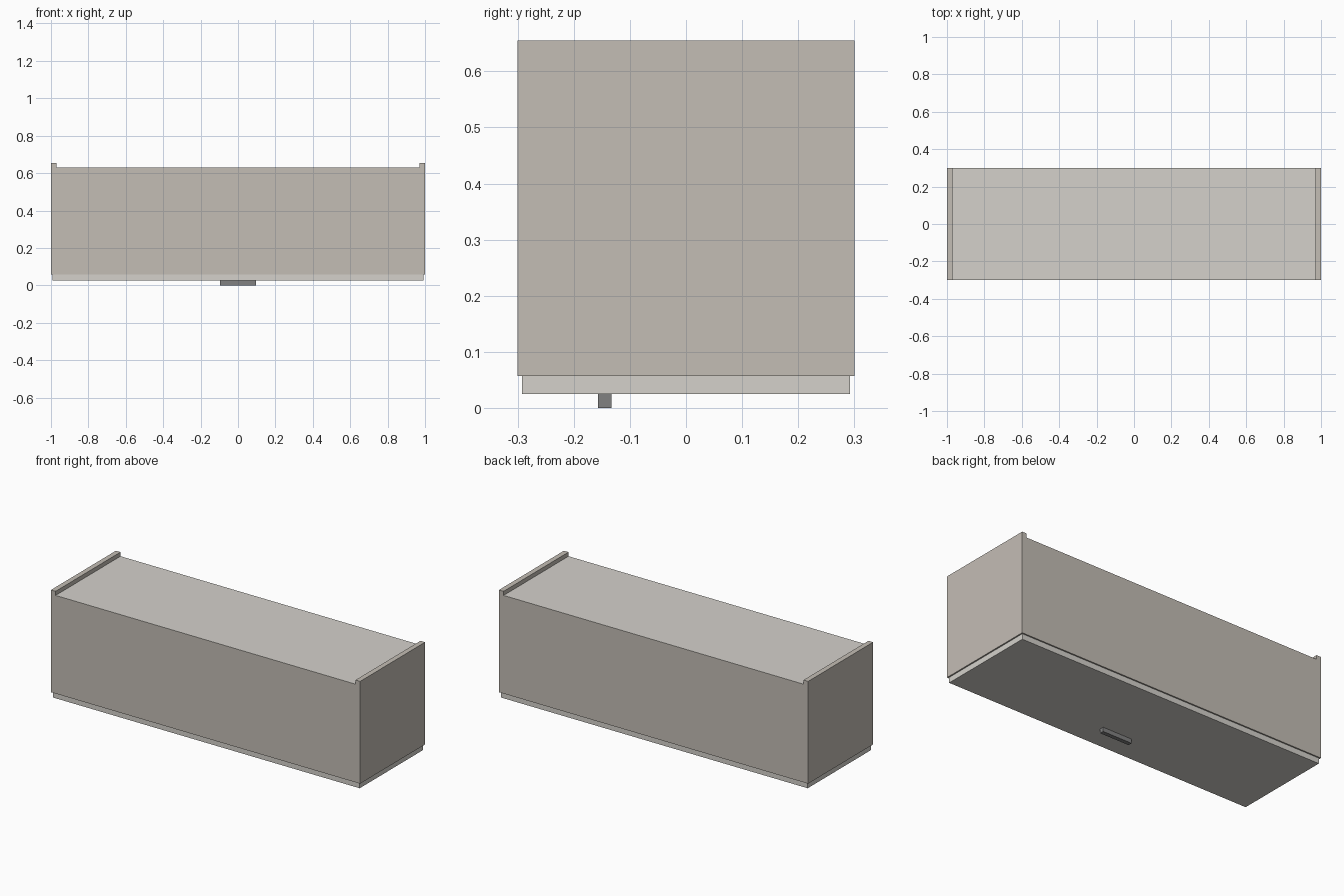
import bpy, bmesh
from mathutils import Vector

if "Cube" in bpy.data.objects:
    bpy.data.objects.remove(bpy.data.objects["Cube"])


def material(name, rgb):
    m = bpy.data.materials.new(name)
    m.diffuse_color = (*rgb, 1)
    m.use_nodes = True
    m.node_tree.nodes["Principled BSDF"].inputs["Base Color"].default_value = m.diffuse_color
    return m


beige = material("beige", (0.55, 0.51, 0.46))
pale = material("pale", (0.66, 0.64, 0.60))
dark = material("dark_grey", (0.22, 0.22, 0.22))


def add_object(name, bm, *mats):
    bmesh.ops.recalc_face_normals(bm, faces=bm.faces)
    mesh = bpy.data.meshes.new(name)
    bm.to_mesh(mesh)
    bm.free()
    for m in mats:
        mesh.materials.append(m)
    obj = bpy.data.objects.new(name, mesh)
    bpy.context.collection.objects.link(obj)
    return obj


def box(name, lo, hi, mat):
    bm = bmesh.new()
    bmesh.ops.create_cube(bm, size=1)
    lo, hi = Vector(lo), Vector(hi)
    bmesh.ops.scale(bm, vec=hi - lo, verts=bm.verts)
    bmesh.ops.translate(bm, vec=(lo + hi) / 2, verts=bm.verts)
    return add_object(name, bm, mat)


# Carcass: end profile with side walls standing proud of the back panel
half = [(1, 0.057), (1, 0.655), (0.97, 0.655), (0.97, 0.631)]
profile = half + [(-x, z) for x, z in reversed(half)]
bm = bmesh.new()
face = bm.faces.new([bm.verts.new((x, -0.3, z)) for x, z in profile])
ext = bmesh.ops.extrude_face_region(bm, geom=[face])["geom"]
bmesh.ops.translate(bm, vec=(0, 0.6, 0),
                    verts=[v for v in ext if isinstance(v, bmesh.types.BMVert)])
bmesh.ops.recalc_face_normals(bm, faces=bm.faces)

# Pale back panel between the side walls
for f in bm.faces:
    if all(abs(v.co.z - 0.631) < 1e-4 for v in f.verts):
        f.material_index = 1

# Hollow interior behind the door
opening = min(bm.faces, key=lambda f: f.calc_center_median().z)
bmesh.ops.inset_individual(bm, faces=[opening], thickness=0.03)
inner = bmesh.ops.extrude_discrete_faces(bm, faces=[opening])["faces"][0]
bmesh.ops.translate(bm, vec=(0, 0, 0.55), verts=inner.verts)
add_object("cabinet_carcass", bm, beige, pale)

# Door and its bar handle
box("door", (-0.992, -0.292, 0.025), (0.992, 0.292, 0.057), pale)
box("door_handle", (-0.095, -0.157, 0), (0.095, -0.133, 0.025), dark)
